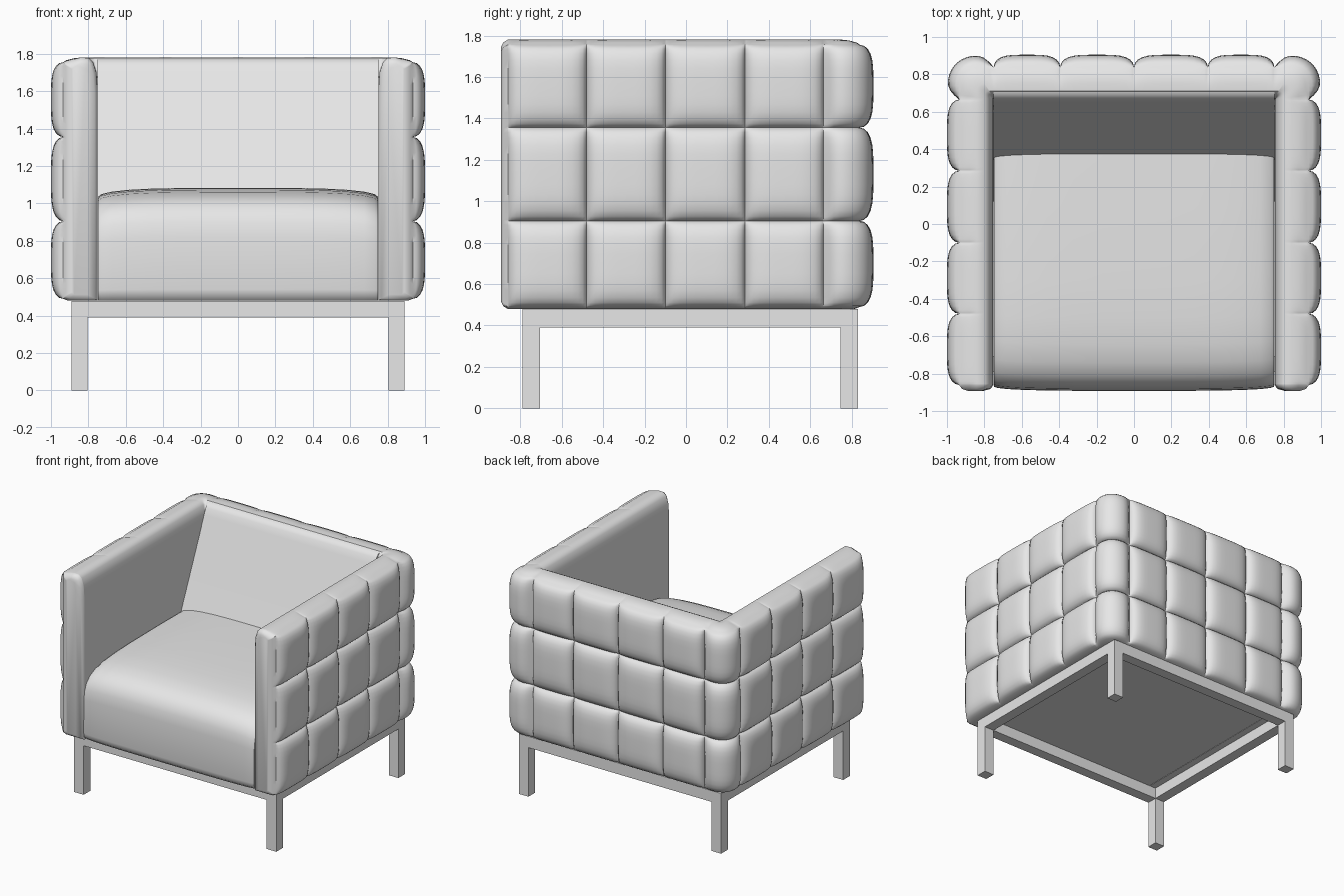
import bpy, bmesh
from math import sin, cos, pi
from mathutils import Vector

old = bpy.data.objects.get("Cube")
if old:
    bpy.data.objects.remove(old, do_unlink=True)

grey = bpy.data.materials.new("light grey")
grey.use_nodes = True
grey.diffuse_color = (0.8, 0.8, 0.8, 1)
grey.node_tree.nodes["Principled BSDF"].inputs["Base Color"].default_value = (0.8, 0.8, 0.8, 1)

STEPS = 14
SAMPLES = [sin(pi / 2 * (2 * i / STEPS - 1)) for i in range(STEPS + 1)]   # denser near seams


def puff(v, power=4):
    """Pillow height across a panel: 0 at the seams, 1 in the middle."""
    return max(0.0, 1 - abs(v) ** power) ** 0.5


def finish(name, bm, smooth=True):
    bmesh.ops.remove_doubles(bm, verts=bm.verts, dist=0.0005)
    bmesh.ops.recalc_face_normals(bm, faces=bm.faces)
    mesh = bpy.data.meshes.new(name)
    bm.to_mesh(mesh)
    bm.free()
    mesh.materials.append(grey)
    obj = bpy.data.objects.new(name, mesh)
    bpy.context.collection.objects.link(obj)
    if smooth:
        bpy.ops.object.select_all(action='DESELECT')
        obj.select_set(True)
        bpy.context.view_layer.objects.active = obj
        bpy.ops.object.shade_smooth_by_angle(angle=0.7)
    return obj


def loft(sections, cap_start=True, cap_end=True):
    """Skin closed sections that all have the same number of points."""
    bm = bmesh.new()
    rings = [[bm.verts.new(p) for p in s] for s in sections]
    n = len(rings[0])
    for a, b in zip(rings, rings[1:]):
        for i in range(n):
            j = (i + 1) % n
            bm.faces.new((a[i], a[j], b[j], b[i]))
    if cap_start:
        bm.faces.new(rings[0])
    if cap_end:
        bm.faces.new(rings[-1])
    return bm


# Quilted shell: half of the U-shaped wall, mirrored
INNER_X, INNER_Y, BASE_X, BASE_Y, DEPTH = 0.75, 0.665, 0.935, 0.84, 0.065
ROWS = [0.49, 0.905, 1.355, 1.755]
TOP = [(0.92, 1.765), (0.7, 1.776), (0.5, 1.78), (0.27, 1.778),
       (0.135, 1.755), (0.04, 1.70), (0, 1.6), (0, 0.48), (0.85, 0.48)]


def straight_panel(a, b):
    a, b = Vector(a), Vector(b)
    d = (b - a).normalized()
    return [(a.lerp(b, (v + 1) / 2), Vector((d.y, -d.x)), puff(v)) for v in SAMPLES]


def corner_panel():
    out = []
    for v in SAMPLES:
        t = (v + 1) * pi / 4
        c, s = max(cos(t), 0), max(sin(t), 0)
        pos = Vector((INNER_X + (BASE_X - INNER_X) * c ** 0.5,
                      INNER_Y + (BASE_Y - INNER_Y) * s ** 0.5))
        out.append((pos, Vector((c ** 1.5, s ** 1.5)).normalized(), puff(v, 8)))
    return out


def wall_section(pos, normal, swell):
    inner = Vector((min(pos.x, INNER_X), min(pos.y, INNER_Y)))
    pts = []
    for low, high in zip(ROWS, ROWS[1:]):
        for v in SAMPLES[(low != ROWS[0]):]:
            p = pos + normal * DEPTH * swell * puff(v)
            pts.append(Vector((p.x, p.y, low + (high - low) * (v + 1) / 2)))
    for w, z in TOP:
        p = inner.lerp(pos, w)
        dip = 0.008 * (1 - swell) if w >= 0.7 and z > 1 else 0
        pts.append(Vector((p.x, p.y, z - dip)))
    return pts


side_seams = [-0.86, -0.48, -0.10, 0.285, INNER_Y]
back_seams = [INNER_X, 0.395, 0]
stations = []
for y0, y1 in zip(side_seams, side_seams[1:]):
    stations += straight_panel((BASE_X, y0), (BASE_X, y1))[bool(stations):]
stations += corner_panel()[1:]
for x0, x1 in zip(back_seams, back_seams[1:]):
    stations += straight_panel((x0, BASE_Y), (x1, BASE_Y))[1:]
walls = [wall_section(*s) for s in stations]

# Rounded front end of the arm
middle = Vector((0.85, 0, 1.13))
ends = []
for sx, sz, y in ((0.45, 0.95, -0.892), (0.82, 0.98, -0.882)):
    ends.append([Vector((middle.x + (p.x - middle.x) * sx, y,
                         middle.z + (p.z - middle.z) * sz)) for p in walls[0]])
shell = finish("quilted_shell", loft(ends + walls, cap_end=False))
mirror = shell.modifiers.new("Mirror", 'MIRROR')
mirror.use_axis[0] = True

# Sloping back cushion between the arms
back_profile = [(0.76, 0.482), (0.76, 1.772), (0.72, 1.776), (0.69, 1.767), (0.667, 1.742),
                (0.647, 1.69), (0.375, 1.08), (0.12, 0.482)]
finish("back_cushion", loft([[(x, y, z) for y, z in back_profile] for x in (-0.752, 0.752)]))

# Crowned seat cushion with a rolled front edge
seat_profile = [(0.42, 0.482), (0.42, 1.08), (0.1, 1.083), (-0.3, 1.08), (-0.5, 1.073),
                (-0.64, 1.06), (-0.74, 1.038), (-0.81, 1.005), (-0.855, 0.96), (-0.88, 0.9),
                (-0.89, 0.82), (-0.892, 0.54), (-0.885, 0.505), (-0.86, 0.482)]
seat = []
for v in SAMPLES:
    drop = 1 - puff(v)
    seat.append([(v * 0.749, y * (1 - 0.025 * drop), 0.482 + (z - 0.482) * (1 - 0.08 * drop))
                 for y, z in seat_profile])
finish("seat_cushion", loft(seat))


# Square-tube base frame with four legs
def box(bm, low, high):
    size = [h - l for l, h in zip(low, high)]
    made = bmesh.ops.create_cube(bm, size=1)["verts"]
    for vert in made:
        vert.co = [l + (c + 0.5) * s for l, c, s in zip(low, vert.co, size)]


X, FRONT, REAR, T, RAIL, UP = 0.89, -0.79, 0.83, 0.085, 0.39, 0.479
frame = bmesh.new()
for x in (-X, X - T):
    box(frame, (x, FRONT + T, RAIL), (x + T, REAR - T, UP))
    for y in (FRONT, REAR - T):
        box(frame, (x, y, 0), (x + T, y + T, UP))
for y in (FRONT, REAR - T):
    box(frame, (-X + T, y, RAIL), (X - T, y + T, UP))
bmesh.ops.remove_doubles(frame, verts=frame.verts, dist=0.0005)
finish("base_frame", frame, smooth=False)
